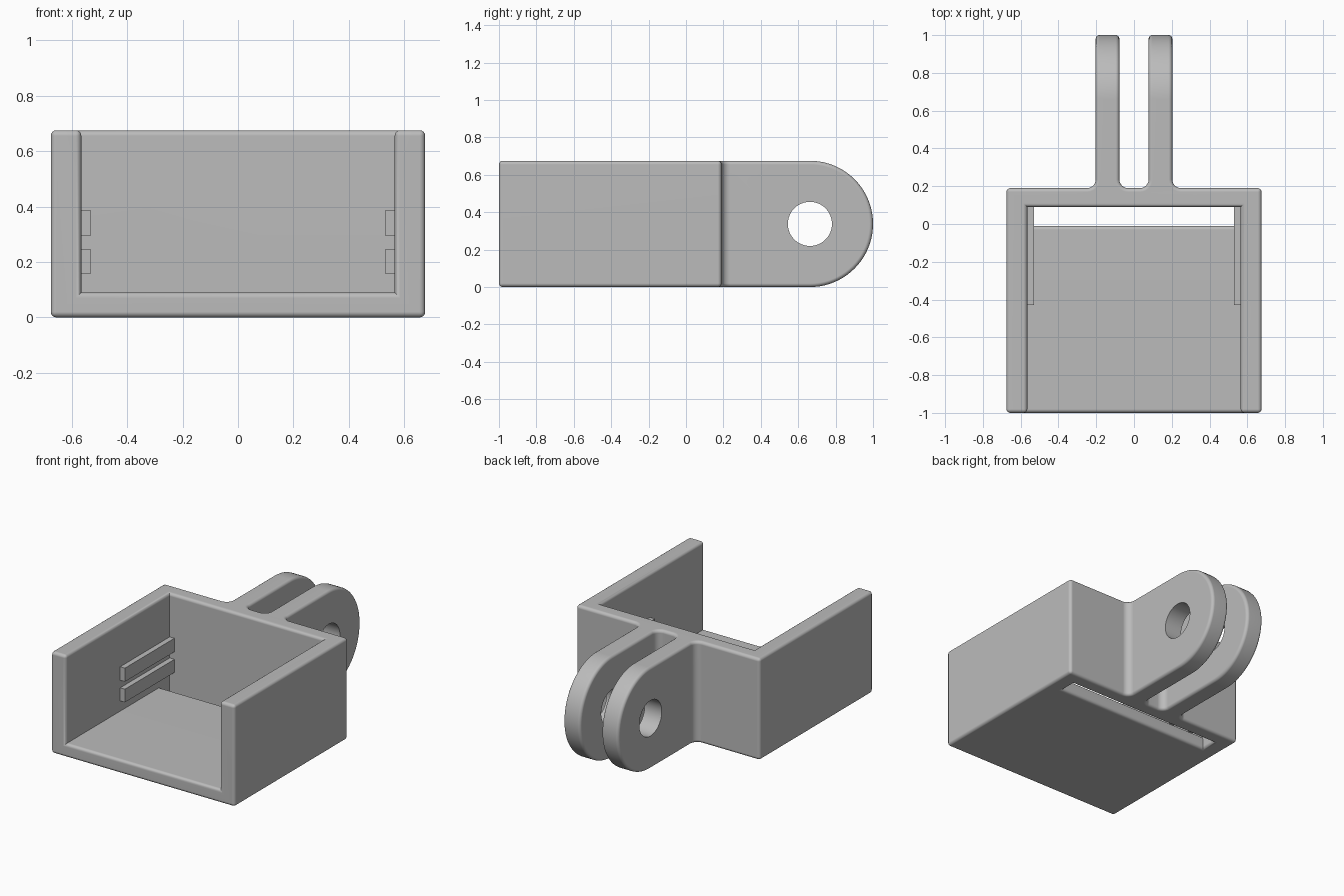
import bpy, bmesh
from math import sin, cos, pi
from mathutils import Vector

if "Cube" in bpy.data.objects:
    bpy.data.objects.remove(bpy.data.objects["Cube"])

W, BACK, H, WALL = 0.675, 0.19, 0.675, 0.11
INNER, INNER_BACK, FLOOR = W - WALL, 0.09, 0.09
PIVOT_Y, PIVOT_Z = 0.6625, H / 2

grey = bpy.data.materials.new("grey plastic")
grey.use_nodes = True
grey.diffuse_color = (0.5, 0.5, 0.5, 1)
grey.node_tree.nodes["Principled BSDF"].inputs["Base Color"].default_value = (0.5, 0.5, 0.5, 1)


def arc(cx, cy, r, start, end, n):
    return [(cx + r * cos(start + (end - start) * i / n),
             cy + r * sin(start + (end - start) * i / n)) for i in range(n + 1)]


def prism(name, outline, axis, low, high):
    """Extrude a 2D outline along x (outline in y,z) or z (outline in x,y)."""
    bm = bmesh.new()
    place = (lambda p: (low, *p)) if axis == "x" else (lambda p: (*p, low))
    face = bm.faces.new([bm.verts.new(place(p)) for p in outline])
    ext = bmesh.ops.extrude_face_region(bm, geom=[face])
    step = Vector((high - low, 0, 0) if axis == "x" else (0, 0, high - low))
    bmesh.ops.translate(bm, vec=step, verts=[v for v in ext["geom"] if isinstance(v, bmesh.types.BMVert)])
    bmesh.ops.recalc_face_normals(bm, faces=bm.faces)
    mesh = bpy.data.meshes.new(name)
    bm.to_mesh(mesh)
    bm.free()
    mesh.materials.append(grey)
    obj = bpy.data.objects.new(name, mesh)
    bpy.context.collection.objects.link(obj)
    return obj


def bake(obj):
    graph = bpy.context.evaluated_depsgraph_get()
    mesh = bpy.data.meshes.new_from_object(obj.evaluated_get(graph))
    obj.modifiers.clear()
    obj.data = mesh


# Plan outline: tray block with two lugs and filleted roots
r, lug_in, lug_out = 0.045, 0.077, 0.203
half = [(W, -1), (W, BACK)]
half += arc(lug_out + r, BACK + r, r, -pi / 2, -pi, 6)
half += [(lug_out, 1.0), (lug_in, 1.0)]
half += arc(lug_in - r, BACK + r, r, 0, -pi / 2, 6)
outline = half + [(-x, y) for x, y in reversed(half)]
body = prism("tray_with_lugs", outline, "z", 0, H)

# Side profile rounds the lug ends; the others hollow the tray and drill the pivot
side = [(-1.2, -0.1), (0.3, -0.1), (0.3, 0)]
side += arc(PIVOT_Y, PIVOT_Z, H / 2, -pi / 2, pi / 2, 40)
side += [(0.3, H), (0.3, H + 0.1), (-1.2, H + 0.1)]
cavity = [(-1.1, FLOOR), (-0.01, FLOOR), (-0.01, -0.1),
          (INNER_BACK, -0.1), (INNER_BACK, H + 0.1), (-1.1, H + 0.1)]
hole = arc(PIVOT_Y, PIVOT_Z, 0.118, 0, 2 * pi, 48)[:-1]
cutters = [(prism("side_cutter", side, "x", -1, 1), "INTERSECT"),
           (prism("cavity_cutter", cavity, "x", -INNER, INNER), "DIFFERENCE"),
           (prism("pivot_cutter", hole, "x", -0.5, 0.5), "DIFFERENCE")]
for cutter, operation in cutters:
    cutter.hide_render = True
    mod = body.modifiers.new(cutter.name, "BOOLEAN")
    mod.object, mod.operation, mod.solver = cutter, operation, "EXACT"
bake(body)
for cutter, _ in cutters:
    bpy.data.objects.remove(cutter)

# Round every outward edge except the pivot hole rims
bm = bmesh.new()
bm.from_mesh(body.data)
bmesh.ops.remove_doubles(bm, verts=bm.verts, dist=0.0005)
bmesh.ops.dissolve_limit(bm, angle_limit=0.01, verts=bm.verts, edges=bm.edges)
weight = bm.edges.layers.float.new("bevel_weight_edge")
for e in bm.edges:
    mid = (e.verts[0].co + e.verts[1].co) / 2
    rim = Vector((mid.y - PIVOT_Y, mid.z - PIVOT_Z)).length < 0.15
    if len(e.link_faces) == 2 and e.calc_face_angle_signed(0) > 0.6 and not rim:
        e[weight] = 1
bm.to_mesh(body.data)
bm.free()
bevel = body.modifiers.new("rounded_edges", "BEVEL")
bevel.limit_method = "WEIGHT"
bevel.width, bevel.segments, bevel.use_clamp_overlap = 0.02, 4, False
bake(body)

# Guide rails on the inner side walls
for side_name, s in (("left", 1), ("right", -1)):
    for level, z0, z1 in (("lower", 0.158, 0.245), ("upper", 0.295, 0.385)):
        a, b = sorted((s * 0.53, s * (INNER + 0.01)))
        prism(f"{level}_{side_name}_rail",
              [(-0.43, z0), (INNER_BACK + 0.01, z0), (INNER_BACK + 0.01, z1), (-0.43, z1)], "x", a, b)

# Smooth shading with flat faces kept flat
bpy.ops.object.select_all(action="DESELECT")
body.select_set(True)
bpy.context.view_layer.objects.active = body
bpy.ops.object.shade_smooth_by_angle(angle=0.6)
normals = body.modifiers.new("flat_faces", "WEIGHTED_NORMAL")
normals.keep_sharp = True
